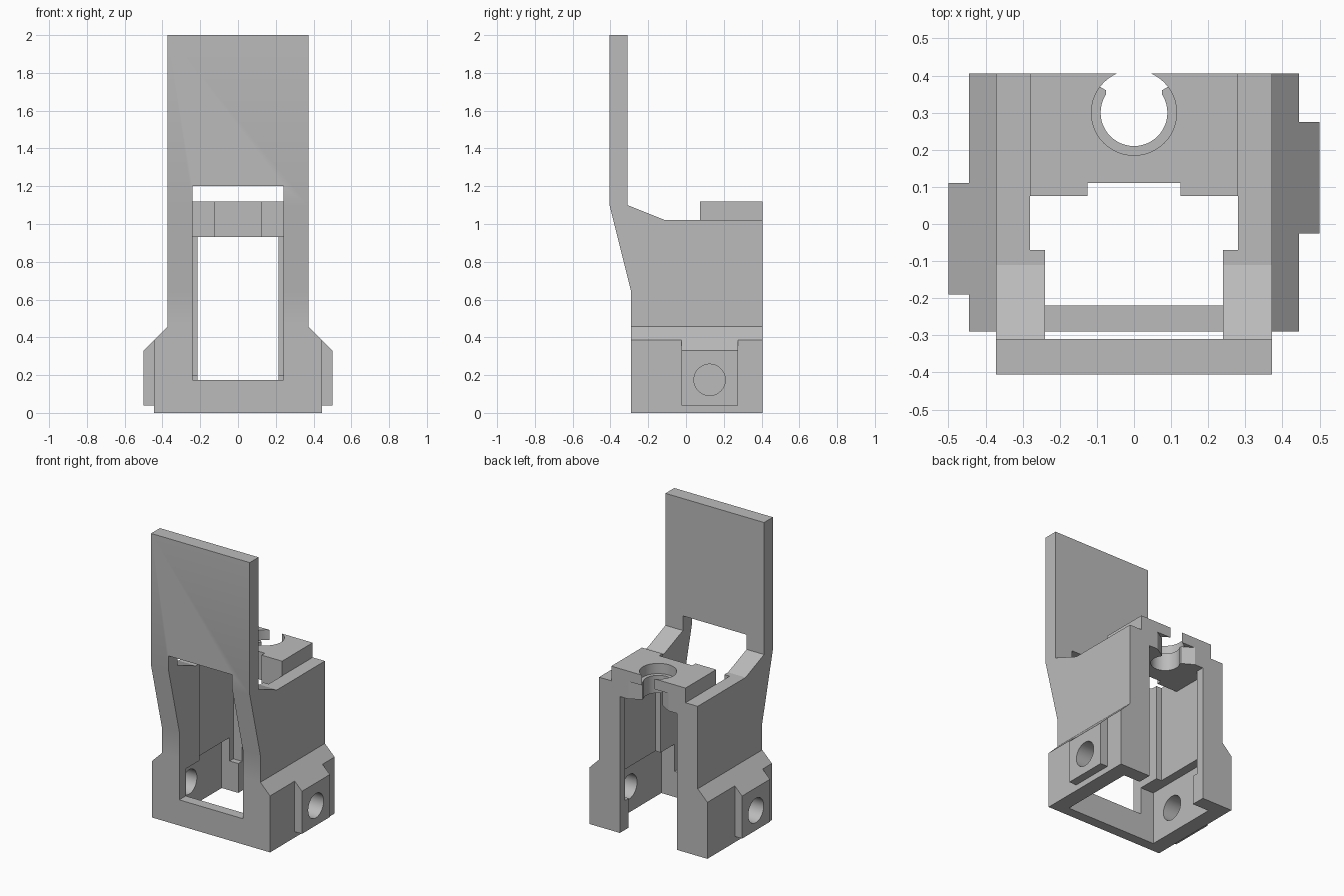
import bpy, bmesh, math
from mathutils import Vector

if "Cube" in bpy.data.objects:
    bpy.data.objects.remove(bpy.data.objects["Cube"], do_unlink=True)

grey = bpy.data.materials.new("plain grey")
grey.use_nodes = True
grey.diffuse_color = (0.5, 0.5, 0.5, 1)
grey.node_tree.nodes["Principled BSDF"].inputs["Base Color"].default_value = (0.5, 0.5, 0.5, 1)


def prism(name, points, axis, lo, hi):
    """Extrude a 2D outline along an axis from lo to hi."""
    place = {"x": lambda a, b: (lo, a, b),
             "y": lambda a, b: (a, lo, b),
             "z": lambda a, b: (a, b, lo)}[axis]
    step = {"x": Vector((1, 0, 0)), "y": Vector((0, 1, 0)), "z": Vector((0, 0, 1))}[axis]
    bm = bmesh.new()
    face = bm.faces.new([bm.verts.new(place(a, b)) for a, b in points])
    out = bmesh.ops.extrude_face_region(bm, geom=[face])
    moved = [v for v in out["geom"] if isinstance(v, bmesh.types.BMVert)]
    bmesh.ops.translate(bm, verts=moved, vec=step * (hi - lo))
    bmesh.ops.recalc_face_normals(bm, faces=bm.faces)
    mesh = bpy.data.meshes.new(name)
    bm.to_mesh(mesh)
    bm.free()
    mesh.materials.append(grey)
    obj = bpy.data.objects.new(name, mesh)
    bpy.context.collection.objects.link(obj)
    return obj


def box(name, x0, x1, y0, y1, z0, z1):
    return prism(name, [(x0, y0), (x1, y0), (x1, y1), (x0, y1)], "z", z0, z1)


def disc(cx, cy, r, n=48):
    return [(cx + r * math.cos(math.tau * i / n), cy + r * math.sin(math.tau * i / n))
            for i in range(n)]


def combine(target, tool, operation):
    """Apply a boolean and discard the tool object."""
    mod = target.modifiers.new(operation, "BOOLEAN")
    mod.object, mod.operation, mod.solver = tool, operation, "EXACT"
    bpy.context.view_layer.objects.active = target
    bpy.ops.object.modifier_apply(modifier=mod.name)
    bpy.data.objects.remove(tool, do_unlink=True)


# Side outline: housing, slanted arms and tall mounting panel
body = prism("mount_body", [(-.29, .1), (.405, .1), (.405, 1.02), (-.11, 1.02), (-.31, 1.1),
                            (-.31, 2), (-.405, 2), (-.405, 1.1), (-.29, .64)], "x", -.372, .372)

# Wider foot with sloped shoulders
foot = [(.445, 0), (.445, .385), (.37, .46)]
combine(body, prism("foot", foot + [(-x, z) for x, z in reversed(foot)], "y", -.29, .405), "UNION")

# Side lugs, staggered front to back
lugs = [(1, -.025, .275), (-1, -.19, .11)]
for side, y0, y1 in lugs:
    outline = [(side * x, z) for x, z in [(.36, .04), (.5, .04), (.5, .33), (.375, .455), (.36, .455)]]
    combine(body, prism("lug", outline, "y", y0, y1), "UNION")

# Raised cap plate
combine(body, box("cap", -.28, .28, .075, .405, .95, 1.12), "UNION")

# Cavities: front window, upper shaft, chamber, lower pocket, rear slot, cap notch
for cut in [(.24, -.5, 0, .175, 1.2),
            (.28, -.07, .075, .2, 1.3),
            (.28, 0, .35, .2, .93),
            (.34, -.22, .31, -.1, .36),
            (.215, .2, .5, -.1, .93),
            (.125, .05, .11, .5, 1.3)]:
    w, y0, y1, z0, z1 = cut
    combine(body, box("cavity", -w, w, y0, y1, z0, z1), "DIFFERENCE")

# Stepped bore through the cap, with a flared entry slot at the back
combine(body, prism("bore_top", disc(0, .3, .115), "z", 1.05, 1.3), "DIFFERENCE")
combine(body, prism("bore_neck", disc(0, .3, .09), "z", .8, 1.2), "DIFFERENCE")
slot = [(.075, .3), (.075, .36), (.16, .41), (.16, .5)]
combine(body, prism("entry_slot", slot + [(-x, y) for x, y in reversed(slot)], "z", .8, 1.05),
        "DIFFERENCE")

# Screw holes through the lugs
for side, y0, y1 in lugs:
    lo, hi = sorted((side * .26, side * .6))
    combine(body, prism("screw_hole", disc((y0 + y1) / 2, .175, .083), "x", lo, hi), "DIFFERENCE")

# Smooth bores, keep hard edges
bpy.ops.object.select_all(action="DESELECT")
body.select_set(True)
bpy.context.view_layer.objects.active = body
bpy.ops.object.shade_smooth_by_angle(angle=math.radians(20))
